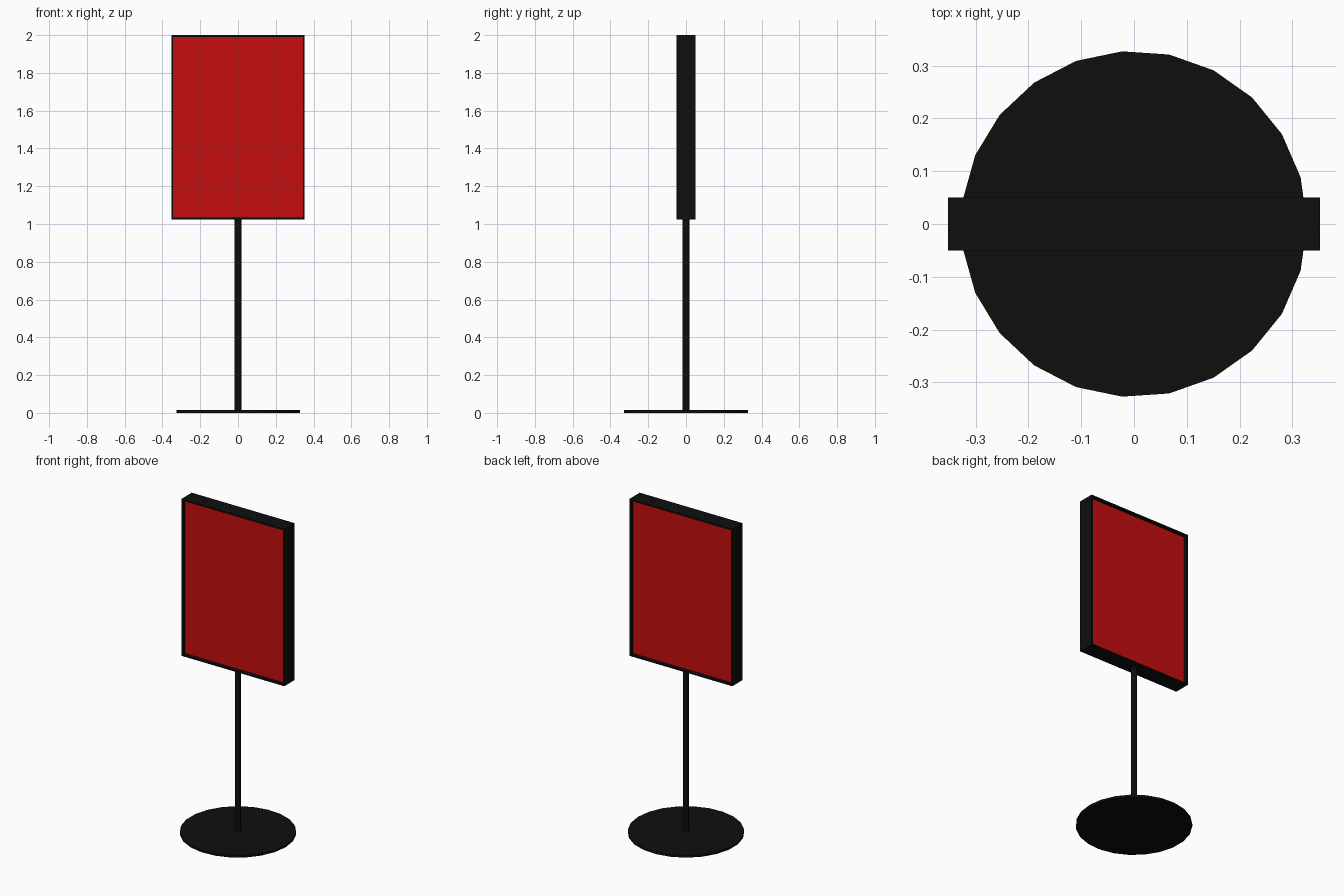
import bpy, bmesh
from math import cos, sin, tau, radians

cube = bpy.data.objects.get("Cube")
if cube:
    bpy.data.objects.remove(cube, do_unlink=True)


def make_material(name, colour):
    mat = bpy.data.materials.new(name)
    mat.use_nodes = True
    mat.diffuse_color = colour
    mat.node_tree.nodes["Principled BSDF"].inputs["Base Color"].default_value = colour
    return mat


black = make_material("black", (0.0045, 0.0045, 0.0045, 1))
red = make_material("red", (0.56, 0.0045, 0.0045, 1))


def finish(name, bm, materials):
    bmesh.ops.recalc_face_normals(bm, faces=bm.faces)
    mesh = bpy.data.meshes.new(name)
    bm.to_mesh(mesh)
    bm.free()
    for mat in materials:
        mesh.materials.append(mat)
    obj = bpy.data.objects.new(name, mesh)
    bpy.context.collection.objects.link(obj)
    return obj


def disc_column(name, radius, bottom, top, sides):
    """Upright prism with its first corner on +x."""
    bm = bmesh.new()
    rings = [[bm.verts.new((radius * cos(tau * i / sides), radius * sin(tau * i / sides), z))
              for i in range(sides)] for z in (bottom, top)]
    for ring in rings:
        bm.faces.new(ring)
    for i in range(sides):
        j = (i + 1) % sides
        bm.faces.new((rings[0][i], rings[0][j], rings[1][j], rings[1][i]))
    obj = finish(name, bm, [black])
    bpy.ops.object.select_all(action="DESELECT")
    obj.select_set(True)
    bpy.context.view_layer.objects.active = obj
    bpy.ops.object.shade_smooth_by_angle(angle=radians(30))
    return obj


# Round foot and thin pole
disc_column("base", 0.328, 0, 0.014, 23)
disc_column("pole", 0.018, 0.01, 1.03, 23)

# Sign box: thin rim with a recessed red panel on front and back
bottom, top, width, depth = 1.025, 2.0, 0.706, 0.1
bm = bmesh.new()
bmesh.ops.create_cube(bm, size=1)
bmesh.ops.scale(bm, vec=(width, depth, top - bottom), verts=bm.verts)
bmesh.ops.translate(bm, vec=(0, 0, (top + bottom) / 2), verts=bm.verts)
bm.normal_update()
panels = [f for f in bm.faces if abs(f.normal.y) > 0.9]
bmesh.ops.inset_individual(bm, faces=panels, thickness=0.009, use_even_offset=True)
bmesh.ops.inset_individual(bm, faces=panels, thickness=0, depth=-0.022)
for f in panels:
    f.material_index = 1
finish("sign_box", bm, [black, red])
